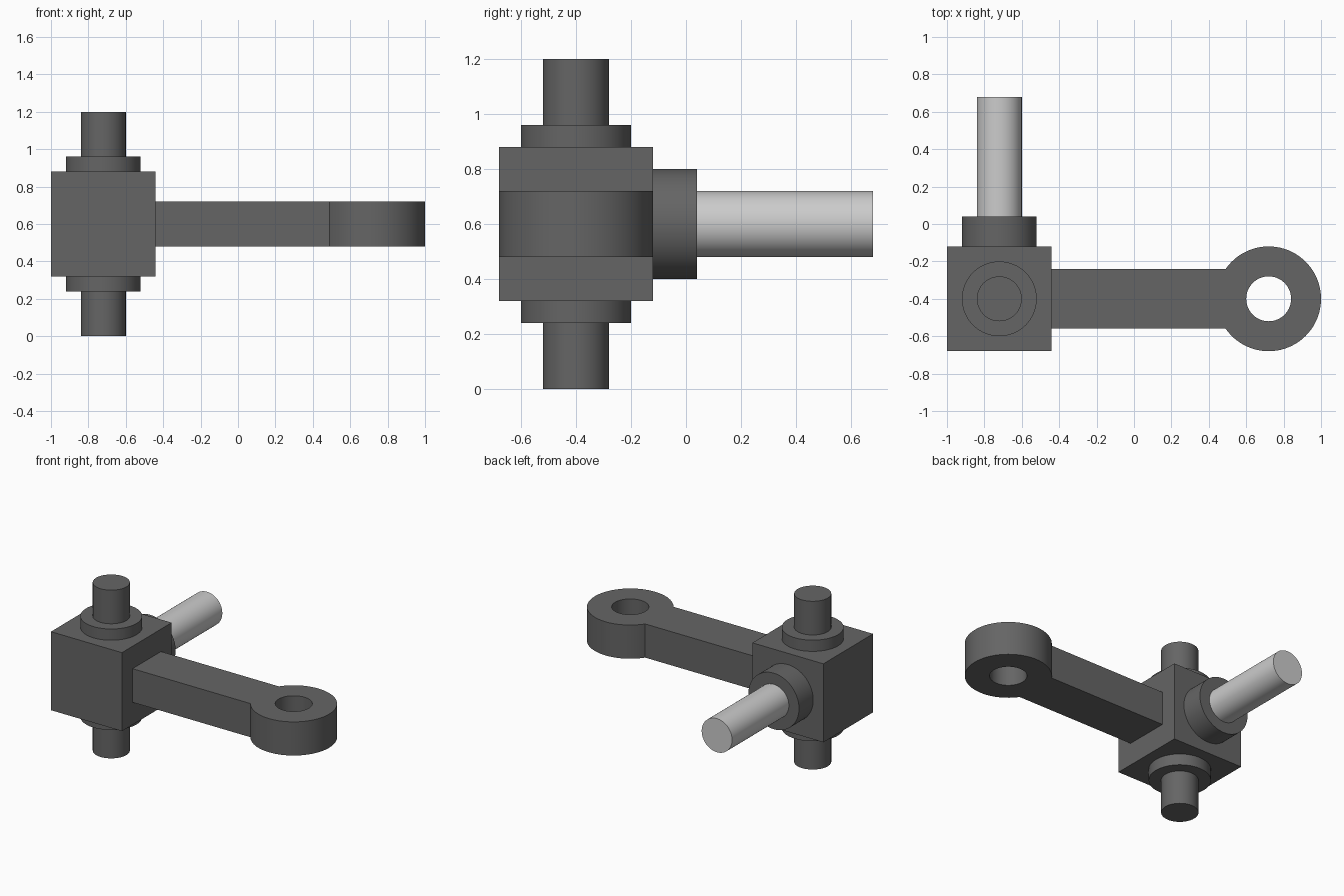
import bpy, bmesh, math
from mathutils import Vector

if "Cube" in bpy.data.objects:
    bpy.data.objects.remove(bpy.data.objects["Cube"])

HUB = Vector((-0.72, -0.40, 0.60))   # centre of the block
EYE = Vector((0.72, -0.40, 0.60))    # centre of the eyelet
SEG = 64
EMBED = 0.02                         # small overlap where parts join

dark = bpy.data.materials.new("dark_grey")
dark.diffuse_color = (0.13, 0.13, 0.13, 1)
dark.use_nodes = True
dark.node_tree.nodes["Principled BSDF"].inputs["Base Color"].default_value = dark.diffuse_color


def finish(ob, name, mat, smooth=True):
    ob.name = name
    if mat:
        ob.data.materials.append(mat)
    bpy.ops.object.select_all(action='DESELECT')
    ob.select_set(True)
    bpy.context.view_layer.objects.active = ob
    if smooth:
        bpy.ops.object.shade_smooth_by_angle(angle=math.radians(30))
    return ob


def rod(name, axis, start, end, radius, mat=dark):
    """Cylinder along axis, between two distances from the hub centre."""
    axis = Vector(axis)
    bpy.ops.mesh.primitive_cylinder_add(
        vertices=SEG, radius=radius, depth=end - start,
        location=HUB + axis * (start + end) / 2,
        rotation=axis.to_track_quat('Z', 'Y').to_euler())
    return finish(bpy.context.object, name, mat)


# Square hub block
bpy.ops.mesh.primitive_cube_add(size=0.56, location=HUB)
finish(bpy.context.object, "hub_block", dark, smooth=False)

# Stepped pins above and below the block
for side, z in (("upper", 1), ("lower", -1)):
    rod(side + "_collar", (0, 0, z), 0.28 - EMBED, 0.36, 0.20)
    rod(side + "_pin", (0, 0, z), 0.36 - EMBED, 0.60, 0.12)

# Rear collar and light rod
rod("rear_collar", (0, 1, 0), 0.28 - EMBED, 0.44, 0.20)
rod("rear_rod", (0, 1, 0), 0.44 - EMBED, 1.08, 0.12, None)

# Arm and eyelet: one outline with a round hole, extruded
R, HOLE, HALF_W = 0.28, 0.12, 0.16
a0 = math.pi - math.asin(HALF_W / R)
x0 = HUB.x + 0.28 - EMBED - EYE.x
outline = [(x0, -HALF_W)]
outline += [(R * math.cos(a), R * math.sin(a))
            for a in (-a0 + 2 * a0 * i / SEG for i in range(SEG + 1))]
outline.append((x0, HALF_W))
hole = [(HOLE * math.cos(2 * math.pi * i / SEG),
         HOLE * math.sin(2 * math.pi * i / SEG)) for i in range(SEG)]

curve = bpy.data.curves.new("arm_profile", 'CURVE')
curve.dimensions = '2D'
curve.fill_mode = 'BOTH'
curve.extrude = 0.12
for pts in (outline, hole):
    sp = curve.splines.new('POLY')
    sp.points.add(len(pts) - 1)
    for p, (x, y) in zip(sp.points, pts):
        p.co = (x, y, 0, 1)
    sp.use_cyclic_u = True
arm = bpy.data.objects.new("eyelet_arm", curve)
arm.location = EYE
bpy.context.collection.objects.link(arm)
bpy.ops.object.select_all(action='DESELECT')
arm.select_set(True)
bpy.context.view_layer.objects.active = arm
bpy.ops.object.convert(target='MESH')
arm = bpy.context.object

# Weld the extruded walls to the caps
bm = bmesh.new()
bm.from_mesh(arm.data)
bmesh.ops.remove_doubles(bm, verts=bm.verts, dist=1e-4)
bmesh.ops.dissolve_limit(bm, angle_limit=0.001, verts=[], edges=[
    e for e in bm.edges if len(e.link_faces) == 2
    and all(abs(f.normal.z) > 0.9 for f in e.link_faces)])
bmesh.ops.recalc_face_normals(bm, faces=bm.faces)
bm.to_mesh(arm.data)
bm.free()
finish(arm, "eyelet_arm", dark)
